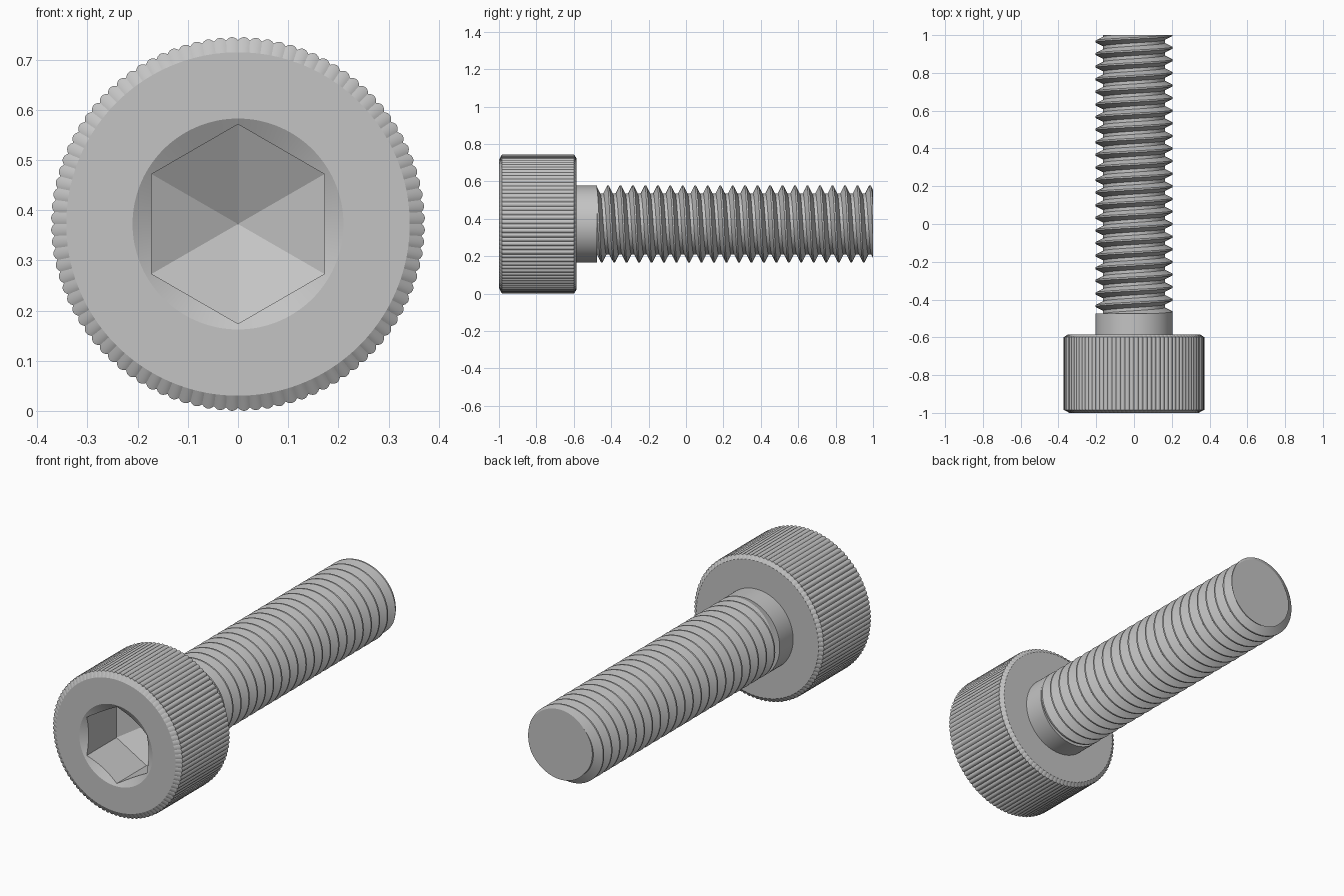
import bpy, bmesh
from math import sin, cos, pi, tan, radians

cube = bpy.data.objects.get("Cube")
if cube:
    bpy.data.objects.remove(cube, do_unlink=True)

AXIS_Z = 0.3725      # height of the screw axis
HEAD_BACK = -0.585   # underside of the head
THREAD_START = -0.475
SHANK_R = 0.205
PITCH = 0.0667
KNURLS = 96

steel = bpy.data.materials.new("grey_steel")
steel.use_nodes = True
grey = (0.55, 0.55, 0.55, 1)
steel.diffuse_color = grey
steel.node_tree.nodes["Principled BSDF"].inputs["Base Color"].default_value = grey


def loft(name, rows, segments):
    """Skin rows around the y axis; each row maps an angle to (radius, y)."""
    bm = bmesh.new()
    grid = []
    for row in rows:
        line = []
        for i in range(segments + 1):
            t = 2 * pi * i / segments
            r, y = row(t)
            line.append(bm.verts.new((r * cos(t), y, AXIS_Z + r * sin(t))))
        grid.append(line)
    for a, b in zip(grid, grid[1:]):
        for i in range(segments):
            bm.faces.new((a[i], a[i + 1], b[i + 1], b[i]))
    bmesh.ops.remove_doubles(bm, verts=bm.verts, dist=1e-5)
    bmesh.ops.recalc_face_normals(bm, faces=bm.faces)
    mesh = bpy.data.meshes.new(name)
    bm.to_mesh(mesh)
    bm.free()
    mesh.materials.append(steel)
    obj = bpy.data.objects.new(name, mesh)
    bpy.context.collection.objects.link(obj)
    bpy.ops.object.select_all(action='DESELECT')
    obj.select_set(True)
    bpy.context.view_layer.objects.active = obj
    bpy.ops.object.shade_smooth_by_angle(angle=radians(25))
    return obj


def circle(r, y):
    return lambda t: (r, y)


def hex_radius(t):
    # corners point straight up and down
    return 0.172 / cos((t + pi / 6) % (pi / 3) - pi / 6)


def knurl_radius(t):
    u = (t * KNURLS / (2 * pi)) % 1 * 2 - 1
    return 0.3725 - 0.0065 * u * u


# Knurled head with countersunk hex socket and cone-shaped socket floor
MOUTH_R = 0.21
loft("head", [
    circle(0, -0.65),
    lambda t: (hex_radius(t), -0.75),
    lambda t: (hex_radius(t), -1 + (MOUTH_R - hex_radius(t)) * tan(pi / 6)),
    circle(MOUTH_R, -1),
    circle(0.342, -1),
    lambda t: (knurl_radius(t), -0.984),
    lambda t: (knurl_radius(t), HEAD_BACK - 0.014),
    circle(0.35, HEAD_BACK),
    circle(0, HEAD_BACK),
], KNURLS * 6)

# Plain shank under the head
loft("shank", [
    circle(0, HEAD_BACK - 0.01),
    circle(SHANK_R, HEAD_BACK - 0.01),
    circle(SHANK_R, THREAD_START),
    circle(0, THREAD_START),
], 96)


# Right-handed helical thread, cut flat at both ends
def thread_radius(y, t):
    phase = ((y - 1) / PITCH + t / (2 * pi) + 0.5) % 1 - 0.5
    slope = (abs(phase) - 1 / 16) / (3 / 8 - 1 / 16)
    return SHANK_R - 0.042 * min(1, max(0, slope))


def thread_row(turn):
    def row(t):
        y = 1 + PITCH * (turn - t / (2 * pi))
        y = min(1, max(THREAD_START, y))
        return thread_radius(y, t), y
    return row


turns = [k + f for k in range(-24, 3) for f in (-3 / 8, -1 / 16, 1 / 16, 3 / 8)]
loft("thread",
     [circle(0, THREAD_START)] + [thread_row(k) for k in turns] + [circle(0, 1)],
     96)
